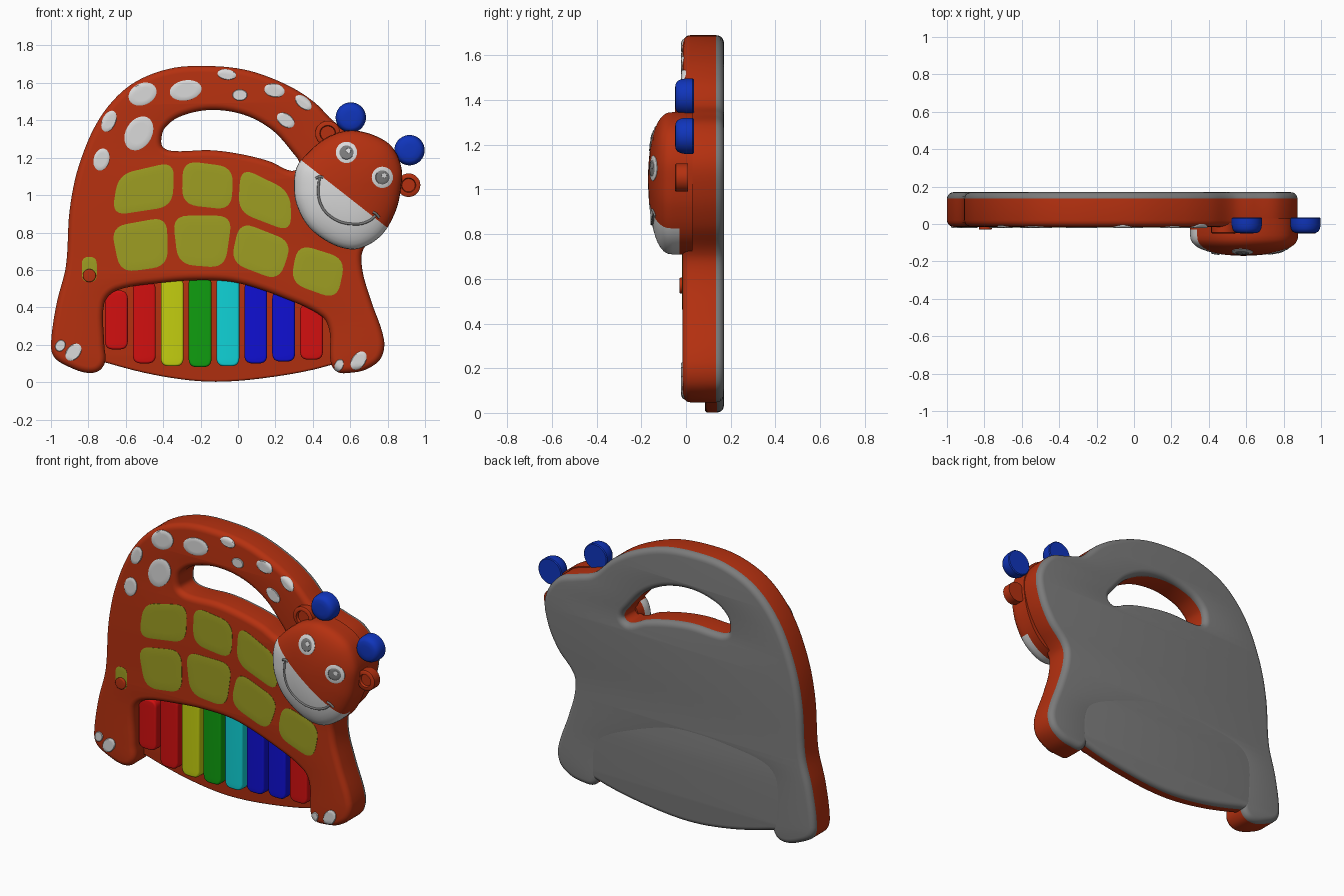
import bpy, bmesh
from math import sin, cos, pi, radians
from mathutils import Vector
from mathutils.bvhtree import BVHTree
from mathutils.geometry import interpolate_bezier, tessellate_polygon

if "Cube" in bpy.data.objects:
    bpy.data.objects.remove(bpy.data.objects["Cube"])


def material(name, *rgb):
    mat = bpy.data.materials.new(name)
    mat.use_nodes = True
    mat.diffuse_color = (*rgb, 1)
    shader = next(n for n in mat.node_tree.nodes if n.type == 'BSDF_PRINCIPLED')
    shader.inputs["Base Color"].default_value = (*rgb, 1)
    return mat


orange = material("burnt orange", .46, .03, .005)
white = material("soft white", .7, .7, .7)
grey = material("grey", .2, .2, .2)
red = material("red", .65, .005, .005)
yellow = material("yellow", .55, .62, .005)
green = material("green", .005, .34, .005)
cyan = material("cyan", .005, .65, .68)
blue = material("blue", .005, .005, .65)
horn_blue = material("horn blue", .005, .035, .5)
olive = material("olive", .34, .34, .016)


# Outline helpers: every outline is a list of 2D points (x, z)
def spline(points, closed=True, n=6):
    pts, out = [Vector(p) for p in points], []
    m = len(pts)
    for i in range(m if closed else m - 1):
        p0, p1, p2, p3 = (pts[(i + k) % m if closed else min(max(i + k, 0), m - 1)]
                          for k in (-1, 0, 1, 2))
        h = (p2 - p1).length / 3
        out += interpolate_bezier(p1, p1 + (p2 - p0).normalized() * h,
                                  p2 - (p3 - p1).normalized() * h, p2, n + 1)[:-1]
    return out if closed else out + [pts[-1]]


def rounded(corners, r):
    pts, out = [Vector(c) for c in corners], []
    for i, c in enumerate(pts):
        a = c + (pts[i - 1] - c).normalized() * r
        b = c + (pts[(i + 1) % len(pts)] - c).normalized() * r
        for k in range(7):
            t = k / 6
            out.append(a * (1 - t) ** 2 + c * 2 * t * (1 - t) + b * t * t)
    return out


def ellipse(x, z, rx, rz=None, tilt=0, n=28):
    rz, t = rz or rx, radians(tilt)
    ring = [(rx * cos(a), rz * sin(a)) for a in (2 * pi * i / n for i in range(n))]
    return [Vector((x + u * cos(t) - v * sin(t), z + u * sin(t) + v * cos(t))) for u, v in ring]


def wound(loop, ccw):
    area = sum(a.x * b.y - b.x * a.y for a, b in zip(loop, loop[1:] + loop[:1]))
    return loop if (area > 0) == ccw else loop[::-1]


def middle(loop):
    return sum(loop, Vector((0, 0))) / len(loop)


def inset(loop, d, shrink):
    if shrink:
        c = middle(loop)
        return [c + (p - c) * (1 - d) for p in loop]
    out = []
    for i, p in enumerate(loop):
        t = (loop[(i + 1) % len(loop)] - loop[i - 1]).normalized()
        out.append(p + Vector((-t.y, t.x)) * d)
    return out


def edges(front, back, r, back_r=0, n=5):
    """Rounded side profile as (inset, y) pairs from front to back."""
    def arc(q):
        return [(q * (1 - sin(a)), q * (1 - cos(a))) for a in (pi / 2 * i / n for i in range(n + 1))]
    tail = [(d, back - y) for d, y in reversed(arc(back_r))] if back_r else [(0, back)]
    return [(d, front + y) for d, y in arc(r)] + tail


def finish(bm, name, mats, rule):
    bmesh.ops.recalc_face_normals(bm, faces=bm.faces[:])
    for f in bm.faces:
        f.material_index = rule(f.calc_center_median())
    mesh = bpy.data.meshes.new(name)
    bm.to_mesh(mesh)
    tree = BVHTree.FromBMesh(bm)
    bm.free()
    for m in mats:
        mesh.materials.append(m)
    mesh.set_sharp_from_angle(angle=radians(40))
    bpy.context.collection.objects.link(bpy.data.objects.new(name, mesh))
    return tree


def bridge(bm, rings):
    for a, b in zip(rings, rings[1:]):
        for i in range(len(a)):
            bm.faces.new((a[i], a[i - 1], b[i - 1], b[i])).smooth = True


def solid(name, loops, profile, mats, rule=lambda c: 0, shrink=False, cut=None):
    """Sweep an outline (with optional holes) along a side profile and cap it."""
    bm, stacks = bmesh.new(), []
    for k, loop in enumerate(loops):
        loop = wound(loop, k == 0)
        rings = [[bm.verts.new((p.x, y, p.y)) for p in inset(loop, d, shrink)] for d, y in profile]
        bridge(bm, rings)
        stacks.append(rings)
    for end in (0, -1):
        verts = [v for s in stacks for v in s[end]]
        flat = [[Vector((v.co.x, v.co.z, 0)) for v in s[end]] for s in stacks]
        for tri in tessellate_polygon(flat):
            bm.faces.new([verts[i] for i in tri])
    if cut:
        bmesh.ops.bisect_plane(bm, geom=bm.verts[:] + bm.edges[:] + bm.faces[:],
                               plane_co=cut[0], plane_no=cut[1])
    return finish(bm, name, mats, rule)


def on_surface(tree, p, lift):
    hit = tree.ray_cast(Vector((p.x, -1, p.y)), Vector((0, 1, 0)))[0]
    return Vector((p.x, (hit.y if hit else .02) - lift, p.y))


def plate(name, loop, tree, rise, mat):
    """Thin pad that follows the surface below it."""
    bm = bmesh.new()
    steps = ((0, -.01), (0, rise * .6), (.08, rise), (.4, rise), (.7, rise), (.95, rise))
    rings = [[bm.verts.new(on_surface(tree, p, h)) for p in inset(loop, d, True)] for d, h in steps]
    bridge(bm, rings)
    bm.faces.new(rings[-1])
    finish(bm, name, [mat], lambda c: 0)


# Body shell with handle hole and keyboard notch; grey rear
body_line = spline([
    (-1, .2), (-.97, .42), (-.92, .62), (-.9, .92), (-.85, 1.16), (-.74, 1.41), (-.58, 1.585),
    (-.37, 1.675), (-.15, 1.69), (.06, 1.665), (.27, 1.585), (.41, 1.495), (.53, 1.38),
    (.64, 1.34), (.78, 1.285), (.87, 1.14), (.85, .98), (.78, .84), (.67, .71), (.665, .6),
    (.71, .44), (.78, .23), (.765, .13), (.69, .07), (.6, .05), (.53, .055), (.495, .11),
    (.49, .27), (.45, .35), (.27, .44), (0, .53), (-.2, .545), (-.42, .53), (-.65, .49),
    (-.715, .42), (-.715, .2), (-.71, .11), (-.745, .06), (-.81, .05), (-.9, .08), (-.98, .13)])
handle_hole = spline([
    (-.41, 1.3), (-.39, 1.36), (-.31, 1.42), (-.15, 1.455), (.03, 1.43), (.18, 1.35),
    (.29, 1.23), (.33, 1.16), (.285, 1.13), (.17, 1.18), (.01, 1.22), (-.15, 1.24),
    (-.34, 1.235), (-.4, 1.255)])
rear = lambda c: int(c.y > .136)
body = solid("body", [body_line, handle_hole], edges(-.015, .17, .035, .035), [orange, grey], rear)

# Keyboard backing with curved lower edge
backing = spline([(-.8, .15), (-.69, .1), (-.4, .03), (-.12, .002), (.2, .03), (.49, .09),
                  (.6, .15), (.57, .5), (-.2, .65), (-.8, .55)])
solid("keyboard_backing", [backing], edges(.085, .1695, .012, .03), [orange, grey], rear)

# Keys
key_ends = [(.175, .49), (.1, .54), (.085, .56), (.08, .57), (.085, .57), (.1, .54), (.11, .49), (.12, .42)]
key_mats = [red, red, yellow, green, cyan, blue, blue, red]
for i, ((low, high), mat) in enumerate(zip(key_ends, key_mats)):
    x, w = -.65 + .149 * i, .061
    line = rounded([(x - w, low), (x + w, low), (x + w, high), (x - w, high)], .045)
    solid(f"key_{i + 1}", [line], edges(.03, .1, .012), [mat])

# Olive panels on the flank
panels = [
    [(-.675, .89), (-.64, 1.11), (-.34, 1.18), (-.35, .94)],
    [(-.295, 1.185), (-.025, 1.15), (-.035, .92), (-.3, .95)],
    [(.015, 1.15), (.28, 1.02), (.285, .8), (0, .91)],
    [(-.68, .83), (-.38, .885), (-.375, .62), (-.63, .585)],
    [(-.35, .89), (-.03, .89), (-.07, .61), (-.32, .63)],
    [(.01, .86), (.29, .75), (.22, .54), (-.04, .64)],
    [(.32, .74), (.575, .66), (.53, .44), (.28, .53)]]
for i, corners in enumerate(panels):
    plate(f"panel_{i + 1}", rounded(corners, .085), body, .003, olive)

# White spots on neck and feet
spots = [
    (-.06, 1.645, .05, .028, -8), (-.51, 1.54, .078, .058, 25), (-.28, 1.56, .086, .054, 10),
    (.01, 1.535, .04, .03, 0), (.195, 1.56, .055, .036, -10), (.35, 1.495, .052, .03, -40),
    (.255, 1.4, .052, .034, -35), (-.69, 1.395, .06, .036, 65), (-.53, 1.33, .097, .07, 60),
    (-.73, 1.19, .06, .042, 75), (-.95, .195, .032, .026, 60), (-.88, .16, .052, .036, 50),
    (.54, .09, .034, .023, 65), (.645, .115, .055, .036, 55)]
for i, spot in enumerate(spots):
    plate(f"spot_{i + 1}", ellipse(*spot), body, .007, white)

# Slide switch
slot = rounded([(-.835, .535), (-.755, .535), (-.755, .67), (-.835, .67)], .039)
plate("switch_slot", slot, body, .002, olive)
solid("switch_knob", [ellipse(-.795, .57, .035)], edges(-.03, .01, .006), [orange])

# Domed head, split by a slanted line into face and muzzle
head_line = spline([
    (.34, 1.19), (.44, 1.285), (.54, 1.335), (.63, 1.345), (.75, 1.31), (.83, 1.25),
    (.875, 1.14), (.87, 1.03), (.845, .92), (.78, .8), (.69, .73), (.6, .71), (.48, .75),
    (.37, .84), (.31, .96), (.3, 1.06), (.31, 1.14)])
dome = [(1 - cos(t), -.06 - .11 * sin(t) ** .8) for t in (radians(88 - 8 * i) for i in range(11))]
split, up = Vector((.34, 0, 1.185)), Vector((.38, 0, .485)).normalized()
head = solid("head", [head_line], dome + [(0, -.06), (0, -.03), (0, .03)], [orange, white],
             lambda c: int((c - split).dot(up) < 0 and c.y < -.031), True, (split, up))

# Eyes
for side, x, z in (("right", .58, 1.228), ("left", .772, 1.095)):
    plate(f"{side}_eye", ellipse(x, z, .057), head, .004, white)
    plate(f"{side}_iris", ellipse(x, z, .038), head, .006, grey)
    plate(f"{side}_glint", ellipse(x + .01, z + .01, .014), head, .008, white)

# Smile with a short crease at each end
strokes = [
    [(.435, 1.095), (.43, 1), (.46, .92), (.54, .86), (.64, .845), (.7, .862), (.735, .89)],
    [(.415, 1.09), (.435, 1.098), (.457, 1.095)],
    [(.72, .91), (.738, .9), (.755, .88)]]
smile = bpy.data.curves.new("smile", 'CURVE')
smile.dimensions = '3D'
smile.bevel_depth = .007
smile.bevel_resolution = 2
smile.materials.append(grey)
for stroke in strokes:
    path = spline(stroke, False)
    line = smile.splines.new('POLY')
    line.points.add(len(path) - 1)
    for point, p in zip(line.points, path):
        point.co = (*on_surface(head, p, 0), 1)
bpy.context.collection.objects.link(bpy.data.objects.new("smile", smile))

# Ears with a sunken inner face, and round horns
ear_side = [(.028, -.035), (.024, -.05), (.006, -.05), (0, -.045), (0, .01)]
horn_side = [(.05, -.05), (.025, -.047), (.012, -.04), (.004, -.025), (0, -.005), (0, .03), (.005, .035)]
for side, ear, horn in (("right", (.48, 1.33, .067), (.603, 1.415)),
                        ("left", (.912, 1.053, .063), (.917, 1.24))):
    solid(f"{side}_ear", [ellipse(*ear)], ear_side, [orange])
    solid(f"{side}_horn", [ellipse(*horn, .081, n=40)], horn_side, [horn_blue])
